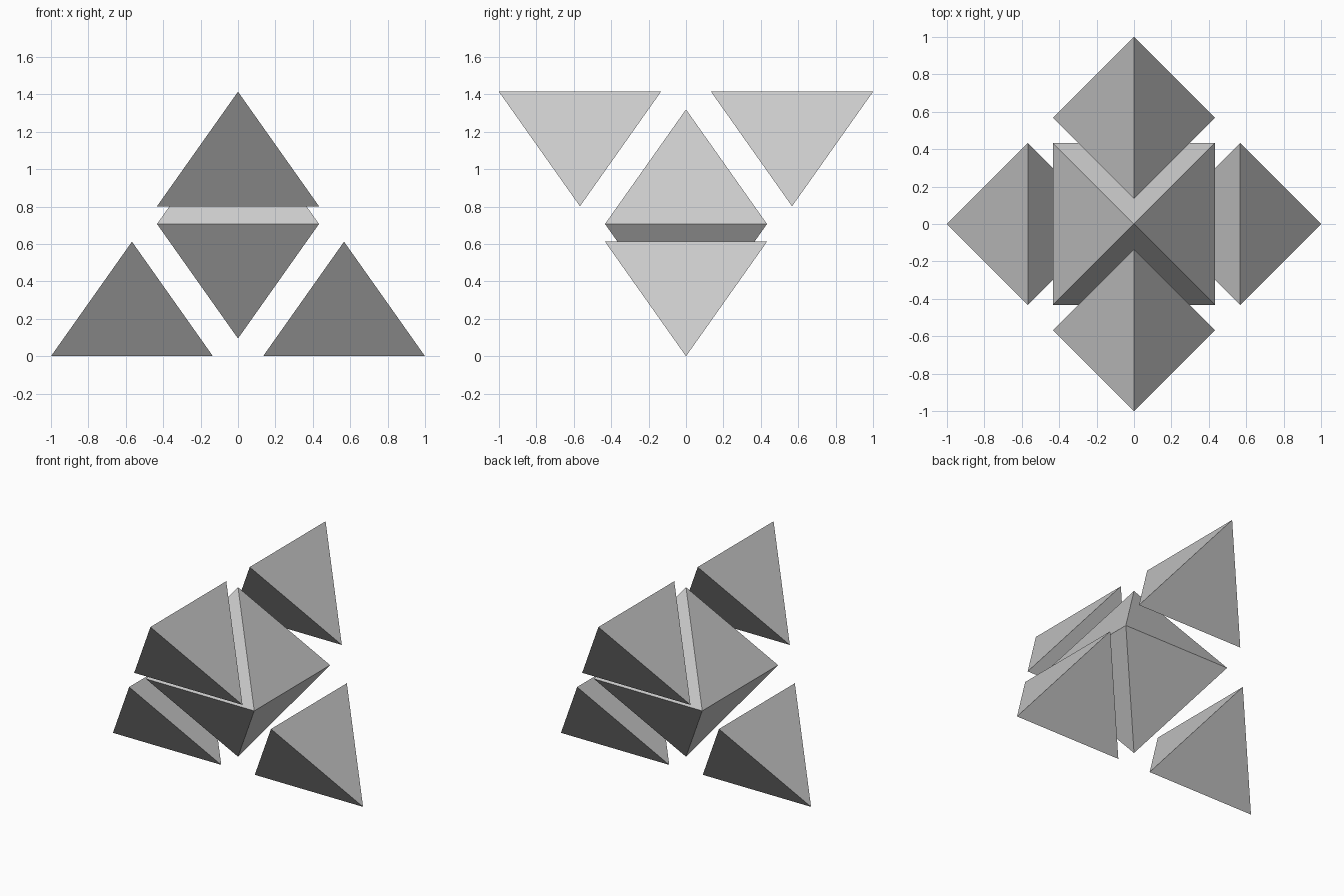
import bpy
from math import sqrt
from mathutils import Vector

cube = bpy.data.objects.get("Cube")
if cube:
    bpy.data.objects.remove(cube, do_unlink=True)

HALF = sqrt(3) / 4              # half the edge length of every solid
RISE = HALF * sqrt(2)           # half the octahedron height, full tetrahedron height
OFFSET = 1 - HALF               # sideways shift of the corner solids
TOP = sqrt(2)                   # overall height

grey = bpy.data.materials.new("light grey")
grey.use_nodes = True
colour = (0.6, 0.6, 0.6, 1)
grey.diffuse_color = colour
grey.node_tree.nodes["Principled BSDF"].inputs["Base Color"].default_value = colour


def solid(name, points, faces, location):
    """Flat-faced solid, with each face wound to point outwards."""
    centre = sum((Vector(p) for p in points), Vector()) / len(points)
    wound = []
    for a, b, c in faces:
        pa, pb, pc = (Vector(points[i]) for i in (a, b, c))
        outward = (pb - pa).cross(pc - pa).dot(pa - centre) > 0
        wound.append((a, b, c) if outward else (a, c, b))
    mesh = bpy.data.meshes.new(name)
    mesh.from_pydata(points, [], wound)
    mesh.materials.append(grey)
    obj = bpy.data.objects.new(name, mesh)
    obj.location = location
    bpy.context.collection.objects.link(obj)


# Central octahedron: square waist with a point above and below
waist = [(-HALF, -HALF, 0), (HALF, -HALF, 0), (HALF, HALF, 0), (-HALF, HALF, 0)]
points = waist + [(0, 0, RISE), (0, 0, -RISE)]
faces = [(i, (i + 1) % 4, tip) for i in range(4) for tip in (4, 5)]
solid("central_octahedron", points, faces, (0, 0, TOP / 2))

# Corner tetrahedra: lower edge runs along x, upper edge along y
points = [(-HALF, 0, 0), (HALF, 0, 0), (0, -HALF, RISE), (0, HALF, RISE)]
faces = [(0, 1, 2), (0, 1, 3), (2, 3, 0), (2, 3, 1)]
for name, x, y, z in (
    ("lower_left_tetrahedron", OFFSET, 0, 0),
    ("lower_right_tetrahedron", -OFFSET, 0, 0),
    ("upper_front_tetrahedron", 0, -OFFSET, TOP - RISE),
    ("upper_back_tetrahedron", 0, OFFSET, TOP - RISE),
):
    solid(name, points, faces, (x, y, z))
